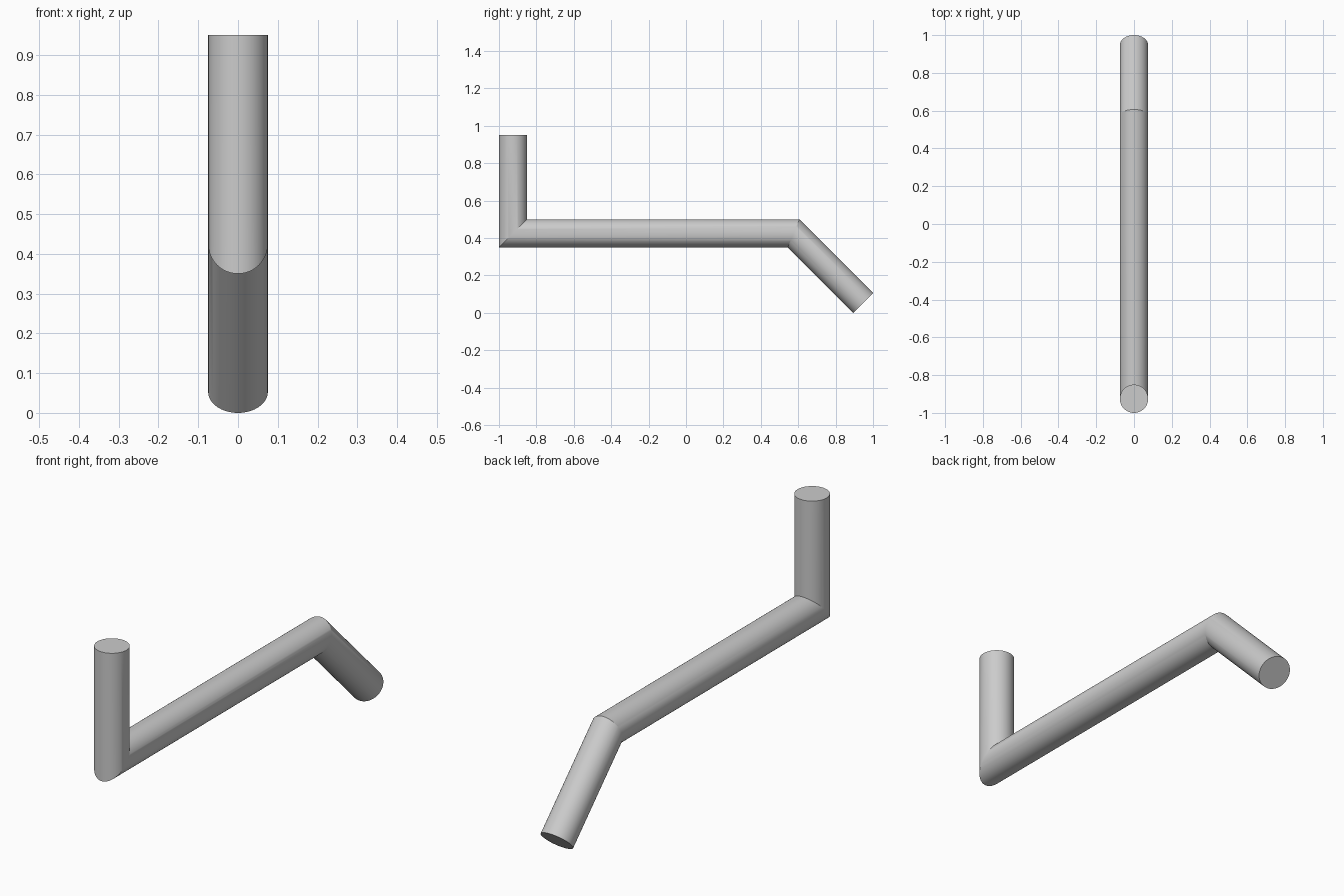
import bpy, bmesh, math
from mathutils import Vector

if "Cube" in bpy.data.objects:
    bpy.data.objects.remove(bpy.data.objects["Cube"])

RADIUS = 0.075
SIDES = 64

# Centre line of the bent rod, all in the x = 0 plane
path = [Vector(p) for p in [(0, -0.925, 0.95), (0, -0.925, 0.425),
                            (0, 0.575, 0.425), (0, 0.947, 0.053)]]
X = Vector((1, 0, 0))
normals = [X.cross((b - a).normalized()) for a, b in zip(path, path[1:])]

# One ring per path point, tilted into the mitre plane at the bends
bm = bmesh.new()
rings = []
for i, p in enumerate(path):
    n1, n2 = normals[max(i - 1, 0)], normals[min(i, len(normals) - 1)]
    mitre = (n1 + n2) / (1 + n1.dot(n2))
    ring = []
    for k in range(SIDES):
        a = 2 * math.pi * k / SIDES
        ring.append(bm.verts.new(p + RADIUS * (math.cos(a) * X + math.sin(a) * mitre)))
    rings.append(ring)

# Tube walls and flat end caps
for r, s in zip(rings, rings[1:]):
    for k in range(SIDES):
        j = (k + 1) % SIDES
        bm.faces.new((r[k], r[j], s[j], s[k]))
bm.faces.new(rings[0])
bm.faces.new(rings[-1])
bmesh.ops.recalc_face_normals(bm, faces=bm.faces)

mesh = bpy.data.meshes.new("bent_rod")
bm.to_mesh(mesh)
bm.free()
rod = bpy.data.objects.new("bent_rod", mesh)
bpy.context.collection.objects.link(rod)

# Smooth walls, crisp mitres and caps
bpy.context.view_layer.objects.active = rod
rod.select_set(True)
bpy.ops.object.shade_smooth_by_angle(angle=math.radians(20))
